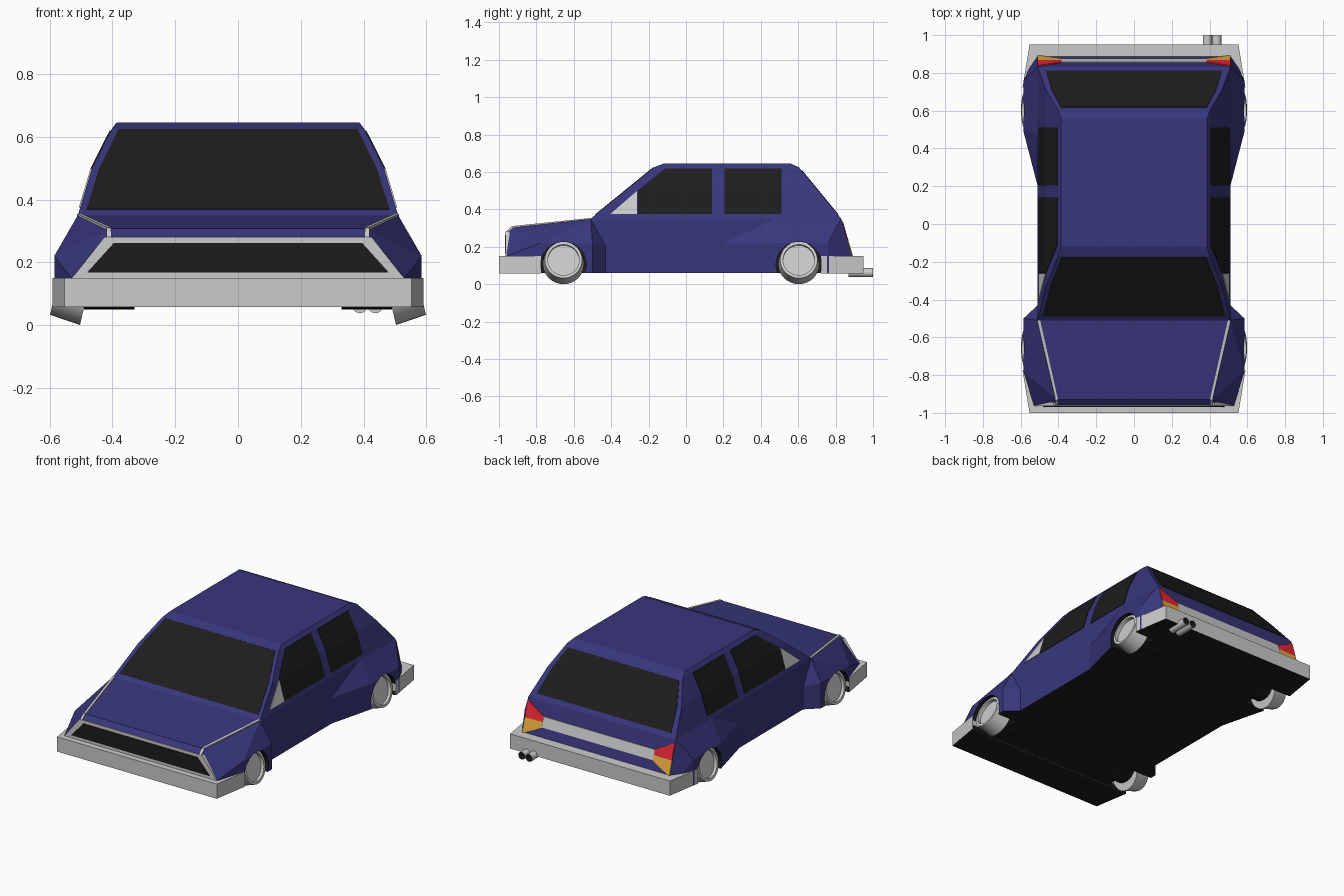
import bpy, bmesh
from math import radians

if "Cube" in bpy.data.objects:
    bpy.data.objects.remove(bpy.data.objects["Cube"])


def material(name, rgb):
    m = bpy.data.materials.new(name)
    m.diffuse_color = (*rgb, 1)
    m.use_nodes = True
    m.node_tree.nodes["Principled BSDF"].inputs["Base Color"].default_value = m.diffuse_color
    return m


BLUE = material("blue paint", (0.04, 0.037, 0.2))
BLACK = material("black", (0.012, 0.012, 0.012))
GREY = material("grey", (0.8, 0.8, 0.8))
RED = material("red lamp", (0.8, 0.02, 0.04))
AMBER = material("amber lamp", (0.8, 0.42, 0.05))


def finish(name, bm, mats):
    me = bpy.data.meshes.new(name)
    bm.to_mesh(me)
    bm.free()
    for m in mats:
        me.materials.append(m)
    ob = bpy.data.objects.new(name, me)
    bpy.context.collection.objects.link(ob)
    return ob


def hull(name, pts, mat, floor=False):
    """Faceted convex solid; floor=True paints its underside black."""
    bm = bmesh.new()
    for p in pts:
        bm.verts.new(p)
    bmesh.ops.convex_hull(bm, input=bm.verts[:])
    bmesh.ops.delete(bm, geom=[v for v in bm.verts if not v.link_faces], context='VERTS')
    bmesh.ops.dissolve_limit(bm, angle_limit=radians(0.5), verts=bm.verts[:], edges=bm.edges[:])
    bmesh.ops.recalc_face_normals(bm, faces=bm.faces[:])
    bm.normal_update()
    if floor:
        for f in bm.faces:
            f.material_index = int(f.normal.z < -0.9)
    return finish(name, bm, [mat, BLACK] if floor else [mat])


def both(pts):
    return [(s * x, y, z) for x, y, z in pts for s in (1, -1)]


def panel(name, pts, inward, mat):
    """Thin slab from outer points, sunk into the body along inward."""
    back = [tuple(a + b for a, b in zip(p, inward)) for p in pts]
    return hull(name, pts + back, mat)


def turned(name, loc, rot, r_in, r_out, depth, sides, mats, rim=0.0, push=0.0):
    """Cylinder or cone whose outer end is recessed by inset and push."""
    bm = bmesh.new()
    bmesh.ops.create_cone(bm, cap_ends=True, segments=sides, radius1=r_in, radius2=r_out, depth=depth)
    if rim:
        bm.normal_update()
        end = max(bm.faces, key=lambda f: f.calc_center_median().z)
        bmesh.ops.inset_region(bm, faces=[end], thickness=rim)
        if len(mats) > 1:
            end.material_index = 1
        ext = bmesh.ops.extrude_face_region(bm, geom=[end])
        vs = [v for v in ext['geom'] if isinstance(v, bmesh.types.BMVert)]
        bmesh.ops.translate(bm, verts=vs, vec=(0, 0, -push))
        if end.is_valid:
            bmesh.ops.delete(bm, geom=[end], context='FACES_ONLY')
    ob = finish(name, bm, mats)
    ob.location, ob.rotation_euler = loc, rot
    bpy.ops.object.select_all(action='DESELECT')
    ob.select_set(True)
    bpy.context.view_layer.objects.active = ob
    bpy.ops.object.shade_smooth_by_angle(angle=radians(35))
    return ob


# Cabin contour: (z, half width, front y, rear y)
LEVELS = [(0.06, 0.51, -0.51, 0.914), (0.35, 0.51, -0.51, 0.83), (0.5, 0.465, -0.326, 0.707),
          (0.625, 0.402, -0.172, 0.604), (0.645, 0.387, -0.12, 0.56)]


def at(z, k):
    for a, b in zip(LEVELS, LEVELS[1:]):
        if z <= b[0]:
            return a[k] + (b[k] - a[k]) * (z - a[0]) / (b[0] - a[0])
    return LEVELS[-1][k]


# Body shell and flared wings
cabin = hull("body_shell", both([(w, y, z) for z, w, f, r in LEVELS for y in (f, r)]), BLUE, True)
front = hull("hood_and_front_wings", both(
    [(0.51, -0.51, 0.35), (0.41, -0.93, 0.307), (0.41, -0.96, 0.28), (0.53, -0.96, 0.15),
     (0.53, -0.96, 0.06), (0.51, -0.43, 0.2), (0.51, -0.43, 0.06)]
    + [(0.585, y, z) for y in (-0.5, -0.78) for z in (0.22, 0.06)]), BLUE, True)
rear = hull("rear_wings", both(
    [(0.51, 0.2, 0.22), (0.51, 0.2, 0.06), (0.51, 0.48, 0.35), (0.51, 0.83, 0.35), (0.51, 0.914, 0.06)]
    + [(0.585, y, z) for y in (0.49, 0.76) for z in (0.22, 0.06)]), BLUE, True)

# Bumpers
for name, y0, y1 in (("front_bumper", -1.0, -0.775), ("rear_bumper", 0.95, 0.722)):
    hull(name, both([(x, y, z) for x, y in ((0.553, y0), (0.59, y1)) for z in (0.058, 0.15)]), GREY, True)

# Wheels, wheel wells and arch cutters
for s, side in ((1, "right"), (-1, "left")):
    for y, end in ((-0.655, "front"), (0.603, "rear")):
        tag = f"{end}_{side}"
        turned("wheel_" + tag, (s * 0.527, y, 0.119), (0, s * radians(77), 0),
               0.11, 0.1, 0.1, 32, [GREY], 0.016, 0.02)
        turned("wheel_well_" + tag, (s * 0.41, y, 0.16), (0, s * radians(90), 0),
               0.11, 0.11, 0.16, 24, [BLACK])
        cut = turned("arch_cutter_" + tag, (s * 0.58, y, 0.105), (0, s * radians(90), 0),
                     0.122, 0.122, 0.27, 24, [BLACK])
        cut.hide_render = True
        cut.display_type = 'WIRE'
        for ob in (cabin, front if y < 0 else rear):
            mod = ob.modifiers.new("wheel_arch", 'BOOLEAN')
            mod.operation, mod.object, mod.solver = 'DIFFERENCE', cut, 'EXACT'
            mod.material_mode = 'TRANSFER'
for ob in (cabin, front, rear):
    bpy.context.view_layer.objects.active = ob
    for mod in list(ob.modifiers):
        bpy.ops.object.modifier_apply(modifier=mod.name)
for ob in [o for o in bpy.data.objects if o.name.startswith("arch_cutter")]:
    bpy.data.objects.remove(ob)

# Windscreen and rear window
panel("windscreen", both([(x, at(z, 2) - 0.004, z) for x, z in ((0.482, 0.37), (0.442, 0.5), (0.38, 0.625))]),
      (0, 0.02, -0.01), BLACK)
panel("rear_window", both([(x, at(z, 3) + 0.004, z) for x, z in ((0.465, 0.375), (0.435, 0.5), (0.385, 0.61))]),
      (0, -0.02, -0.01), BLACK)

# Side windows
WINDOWS = {"front_side_window": ([(-0.26, 0.375), (-0.26, 0.5), (-0.11, 0.62), (0.14, 0.62), (0.14, 0.5), (0.14, 0.375)], BLACK),
           "rear_side_window": ([(y, z) for y in (0.205, 0.51) for z in (0.375, 0.5, 0.62)], BLACK),
           "quarter_light": ([(-0.405, 0.375), (-0.262, 0.375), (-0.262, 0.499)], GREY)}
for s, side in ((1, "right"), (-1, "left")):
    for name, (pts, mat) in WINDOWS.items():
        panel(f"{name}_{side}", [(s * (at(z, 1) + 0.004), y, z) for y, z in pts], (-s * 0.02, 0, 0), mat)

    # Hood edge trim, running down to the grille
    panel("hood_trim_" + side, [(s * x, y, z) for x, y, z in
          ((0.512, -0.51, 0.354), (0.497, -0.51, 0.354), (0.416, -0.93, 0.311), (0.402, -0.93, 0.311))],
          (0, 0, -0.015), GREY)
    panel("hood_trim_end_" + side, [(s * x, y, z) for x in (0.405, 0.419)
          for y, z in ((-0.932, 0.31), (-0.964, 0.28))], (0, 0.02, -0.01), GREY)

    # Tail lamps
    for name, mat, pts in (("red_lamp", RED, ((0.51, 0.335), (0.51, 0.235), (0.385, 0.237), (0.385, 0.268))),
                           ("amber_lamp", AMBER, ((0.51, 0.235), (0.51, 0.145), (0.385, 0.205), (0.385, 0.237)))):
        panel(f"{name}_{side}", [(s * x, at(z, 3) + 0.005, z) for x, z in pts], (0, -0.02, 0), mat)

# Rear trim strip
panel("rear_trim_strip", both([(0.386, at(z, 3) + 0.004, z) for z in (0.206, 0.267)]), (0, -0.02, 0), GREY)

# Grille and frame
panel("grille_frame", both([(0.425, -0.964, 0.281), (0.53, -0.964, 0.148)]), (0, 0.02, 0), GREY)
panel("grille", both([(0.395, -0.968, 0.262), (0.48, -0.968, 0.168)]), (0, 0.02, 0), BLACK)

# Twin exhaust pipes
for i, x in enumerate((0.388, 0.438)):
    turned(f"exhaust_pipe_{i + 1}", (x, 0.935, 0.062), (radians(-90), 0, 0),
           0.024, 0.024, 0.13, 16, [GREY, BLACK], 0.004, 0.03)
